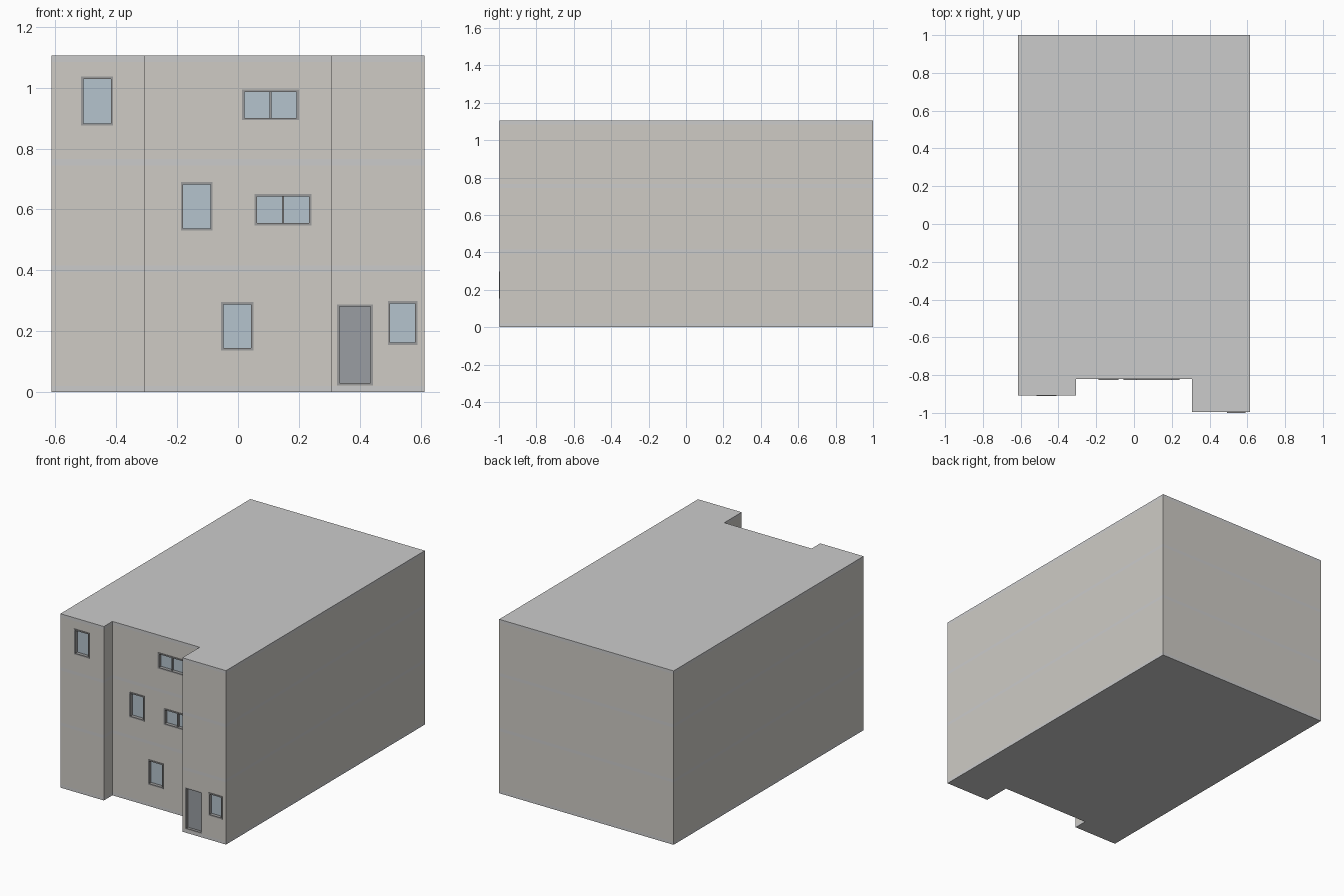
import bpy, bmesh
from mathutils import Vector

if "Cube" in bpy.data.objects:
    bpy.data.objects.remove(bpy.data.objects["Cube"])

# Building outline, anticlockwise from the left bay
OUT = [Vector(p) for p in [(-.613, -.907), (-.308, -.907), (-.308, -.821), (.306, -.821),
                           (.306, -.996), (.613, -.996), (.613, 1), (-.613, 1)]]
WALL_T = 0.04      # wall thickness
PROUD = 0.004      # how far window frames stand out
RIM = 0.008        # frame width


def material(name, rgb):
    m = bpy.data.materials.new(name)
    m.diffuse_color = (*rgb, 1)
    m.use_nodes = True
    m.node_tree.nodes["Principled BSDF"].inputs["Base Color"].default_value = m.diffuse_color
    return m


WALL = material("plaster", (.62, .60, .56))
SLAB = material("concrete", (.55, .55, .54))
FRAME = material("frame_grey", (.33, .33, .33))
GLASS = material("glass", (.46, .55, .61))
DOOR = material("door_grey", (.32, .34, .36))


def make(name, bm, mat):
    bmesh.ops.recalc_face_normals(bm, faces=bm.faces)
    me = bpy.data.meshes.new(name)
    bm.to_mesh(me)
    bm.free()
    ob = bpy.data.objects.new(name, me)
    bpy.context.collection.objects.link(ob)
    if mat:
        me.materials.append(mat)
    return ob


def add_box(bm, x0, x1, y0, y1, z0, z1):
    vs = bmesh.ops.create_cube(bm, size=1)["verts"]
    for v in vs:
        v.co = (x1 if v.co.x > 0 else x0, y1 if v.co.y > 0 else y0, z1 if v.co.z > 0 else z0)


def box(name, dims, mat):
    bm = bmesh.new()
    add_box(bm, *dims)
    return make(name, bm, mat)


def inset(pts, t):
    res = []
    for i, p in enumerate(pts):
        a = (p - pts[i - 1]).normalized()
        b = (pts[(i + 1) % len(pts)] - p).normalized()
        res.append(p + t * Vector((-a.y - b.y, a.x + b.x)))
    return res


def slab(name, z0, z1):
    bm = bmesh.new()
    f = bm.faces.new([bm.verts.new((p.x, p.y, z0)) for p in OUT])
    up = bmesh.ops.extrude_face_region(bm, geom=[f], use_keep_orig=True)["geom"]
    bmesh.ops.translate(bm, vec=(0, 0, z1 - z0),
                        verts=[g for g in up if isinstance(g, bmesh.types.BMVert)])
    return make(name, bm, SLAB)


def wall_ring(name, z0, z1):
    bm = bmesh.new()
    inner = inset(OUT, WALL_T)
    loops = [[bm.verts.new((p.x, p.y, z)) for p in pts]
             for pts, z in ((OUT, z0), (OUT, z1), (inner, z1), (inner, z0))]
    n = len(OUT)
    for k in range(4):
        a, b = loops[k], loops[(k + 1) % 4]
        for i in range(n):
            j = (i + 1) % n
            bm.faces.new((a[i], a[j], b[j], b[i]))
    return make(name, bm, WALL)


# Openings: name, x0, x1, z0, z1, wall y, kind
OPENINGS = [
    ("upper_left_window", -.515, -.410, .875, 1.036, -.907, "single"),
    ("middle_window", -.188, -.083, .530, .690, -.821, "single"),
    ("ground_window", -.056, .051, .137, .296, -.821, "single"),
    ("upper_wide_window", .013, .201, .893, .994, -.821, "double"),
    ("middle_wide_window", .055, .241, .547, .650, -.821, "double"),
    ("entrance_window", .492, .589, .154, .299, -.996, "single"),
    ("entrance_door", .325, .444, .021, .289, -.996, "door"),
]

# Floor slabs and roof, with storey walls between them
LEVELS = [(0, .02), (.395, .415), (.745, .765), (1.085, 1.105)]
for name, lv in zip(("ground_slab", "first_floor_slab", "second_floor_slab", "roof_slab"), LEVELS):
    slab(name, *lv)
walls = [wall_ring(n, LEVELS[i][1], LEVELS[i + 1][0])
         for i, n in enumerate(("ground_walls", "middle_walls", "upper_walls"))]

# Cut the window and door holes through the walls
bm = bmesh.new()
for _, x0, x1, z0, z1, y, _k in OPENINGS:
    e = .001
    add_box(bm, x0 + e, x1 - e, y - .02, y + WALL_T + .02, z0 + e, z1 - e)
cutter = make("opening_cutter", bm, None)
cutter.hide_render = True
for w in walls:
    mod = w.modifiers.new("openings", "BOOLEAN")
    mod.operation = "DIFFERENCE"
    mod.solver = "EXACT"
    mod.object = cutter
    bpy.context.view_layer.objects.active = w
    bpy.ops.object.modifier_apply(modifier=mod.name)
bpy.data.objects.remove(cutter, do_unlink=True)

# Frames, glass and the door leaf
for name, x0, x1, z0, z1, y, kind in OPENINGS:
    front = y if kind == "door" else y - PROUD
    back = y + WALL_T
    bm = bmesh.new()
    add_box(bm, x0, x0 + RIM, front, back, z0, z1)
    add_box(bm, x1 - RIM, x1, front, back, z0, z1)
    add_box(bm, x0 + RIM, x1 - RIM, front, back, z0, z0 + RIM)
    add_box(bm, x0 + RIM, x1 - RIM, front, back, z1 - RIM, z1)
    if kind == "double":
        c = (x0 + x1) / 2
        add_box(bm, c - .003, c + .003, y + .004, back, z0 + RIM, z1 - RIM)
    make(name + "_frame", bm, FRAME)
    pane = (x0 + RIM, x1 - RIM, y + .018, y + .026, z0 + RIM, z1 - RIM)
    if kind == "door":
        box(name + "_leaf", pane, DOOR)
    else:
        box(name + "_glass", pane, GLASS)
